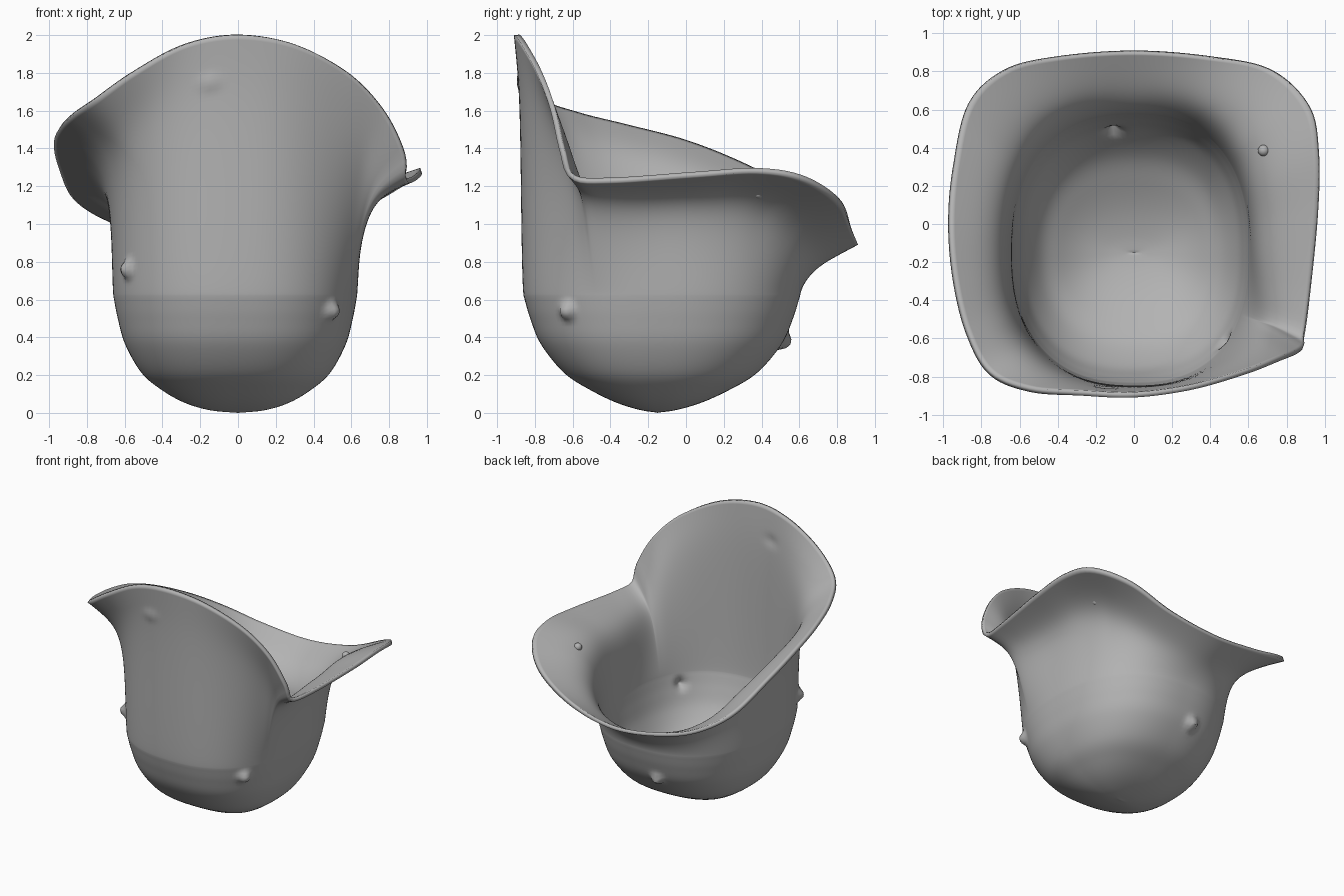
import bpy, bmesh, math
from mathutils import Vector

if "Cube" in bpy.data.objects:
    bpy.data.objects.remove(bpy.data.objects["Cube"], do_unlink=True)

SEGMENTS = 180
WALL_ROWS = 54
BASE_ROWS = 6
WALL = 0.028
CENTRE = Vector((0, -0.15, 0))
UP = Vector((0, 0, 1))
FRONT_CORNER = Vector((0.76, -0.65, 0))

# Wavy flared rim, counter-clockwise from the middle of the front
RIM = [(0, -.91, 2), (.3, -.87, 1.95), (.58, -.79, 1.8), (.76, -.72, 1.61),
       (.87, -.67, 1.39), (.89, -.61, 1.24), (.92, -.4, 1.22), (.965, .05, 1.25),
       (.97, .38, 1.27), (.92, .62, 1.23), (.72, .81, 1.11), (.4, .88, .96),
       (0, .91, .89), (-.4, .88, .93), (-.68, .81, 1.01), (-.87, .63, 1.13),
       (-.95, .3, 1.3), (-.975, 0, 1.42), (-.95, -.3, 1.5), (-.88, -.58, 1.57),
       (-.76, -.79, 1.65), (-.55, -.88, 1.8), (-.28, -.9, 1.95)]

# Rounded base: fraction of full radius against height
BASE = [(0, 0), (.22, .014), (.42, .053), (.6, .12), (.76, .21), (.89, .36),
        (.95, .5), (.985, .62)]

# Small rounded bosses pressed outwards through the wall: place and height
BOSSES = [((-.6, -.58, .75), .045), ((.5, -.63, .53), .045),
          ((-.12, .5, .38), .045), ((-.15, -.88, 1.75), .012)]


def catmull(a, b, c, d, t):
    return 0.5 * (2 * b + (c - a) * t + (2 * a - 5 * b + 4 * c - d) * t ** 2
                  + (3 * b - a - 3 * c + d) * t ** 3)


def bezier(points, t):
    n = len(points) - 1
    return sum((p * math.comb(n, i) * (1 - t) ** (n - i) * t ** i
                for i, p in enumerate(points)), Vector())


def sample_closed(points, count):
    """Evenly spaced points along a smooth closed curve."""
    pts = [Vector(p) for p in points]
    n, fine = len(pts), 24
    dense = [catmull(pts[i - 1], pts[i], pts[(i + 1) % n], pts[(i + 2) % n], k / fine)
             for i in range(n) for k in range(fine)]
    dense.append(dense[0])
    run = [0]
    for p, q in zip(dense, dense[1:]):
        run.append(run[-1] + (q - p).length)
    out, j = [], 0
    for i in range(count):
        target = run[-1] * i / count
        while run[j + 1] < target:
            j += 1
        out.append(dense[j].lerp(dense[j + 1], (target - run[j]) / (run[j + 1] - run[j])))
    return out


def sample_open(points, steps):
    pts = [Vector(p) for p in points]
    pts = [pts[0] * 2 - pts[1]] + pts + [pts[-1] * 2 - pts[-2]]
    out = [catmull(*pts[i:i + 4], k / steps)
           for i in range(len(pts) - 3) for k in range(steps)]
    return out + [pts[-2]]


def body_outline(direction):
    """Full-size body radius vector in a direction: a soft superellipse."""
    half_x = 0.64 if direction.x > 0 else 0.67
    half_y = 0.77 if direction.y > 0 else 0.725
    power = 2.4
    size = (abs(direction.x) / half_x) ** power + (abs(direction.y) / half_y) ** power
    return direction * size ** (-1 / power)


def wall_profile(rim, base):
    """Points from the bottom up the wall and out to one rim point."""
    direction = rim - CENTRE
    direction.z = 0
    full = body_outline(direction)
    # The base narrows sooner from front to back than from side to side
    low = [CENTRE + Vector((full.x * b.x, full.y * b.x ** 1.4, b.y)) for b in base[1:]]
    start = low[-1]
    handle = CENTRE + full + UP * (start.z + 0.1)
    # The flange folds sharply at the sides, gradually at the back and front corner
    heading = direction.normalized()
    spread = 0.35 * max(0, heading.y) ** 4 + 0.4 * max(0, heading.dot(FRONT_CORNER)) ** 10
    elbow = CENTRE + full.lerp(direction, spread)
    elbow.z = rim.z - 0.1 - 0.32 * max(0, rim.z - 1.2)
    controls = [start, handle, elbow, elbow, rim]
    return low + [bezier(controls, i / WALL_ROWS) for i in range(1, WALL_ROWS + 1)]


def finish(obj, material, angle=40):
    obj.data.materials.append(material)
    bpy.ops.object.select_all(action="DESELECT")
    obj.select_set(True)
    bpy.context.view_layer.objects.active = obj
    bpy.ops.object.shade_smooth_by_angle(angle=math.radians(angle))


grey = bpy.data.materials.new("plain grey")
grey.use_nodes = True
grey.diffuse_color = (0.45, 0.45, 0.45, 1)
grey.node_tree.nodes["Principled BSDF"].inputs["Base Color"].default_value = grey.diffuse_color

# Bucket shell skinned from the profiles
base = sample_open(BASE, BASE_ROWS)
columns = [wall_profile(p, base) for p in sample_closed(RIM, SEGMENTS)]
bm = bmesh.new()
bottom = bm.verts.new(CENTRE)
grid = [[bm.verts.new(p) for p in column] for column in columns]
for i in range(SEGMENTS):
    here, after = grid[i], grid[(i + 1) % SEGMENTS]
    bm.faces.new((bottom, after[0], here[0]))
    for k in range(len(here) - 1):
        bm.faces.new((here[k], after[k], after[k + 1], here[k + 1]))
bm.normal_update()

# Bosses
for spot, height in BOSSES:
    peak = min(bm.verts, key=lambda v: (v.co - Vector(spot)).length)
    middle, normal = peak.co.copy(), peak.normal.copy()
    for v in bm.verts:
        distance = (v.co - middle).length
        if distance < 0.15:
            v.co += normal * height * math.exp(-(distance / 0.045) ** 3)

mesh = bpy.data.meshes.new("bucket_shell")
bm.normal_update()
bm.to_mesh(mesh)
bm.free()
shell = bpy.data.objects.new("bucket_shell", mesh)
bpy.context.collection.objects.link(shell)
thickness = shell.modifiers.new("wall_thickness", "SOLIDIFY")
thickness.thickness = WALL
thickness.offset = -1
finish(shell, grey)

# Round stud through the flared side
bpy.ops.mesh.primitive_uv_sphere_add(segments=20, ring_count=12, radius=0.03, location=(.68, .385, 1.165))
stud = bpy.context.object
stud.name = "flange_stud"
finish(stud, grey)
